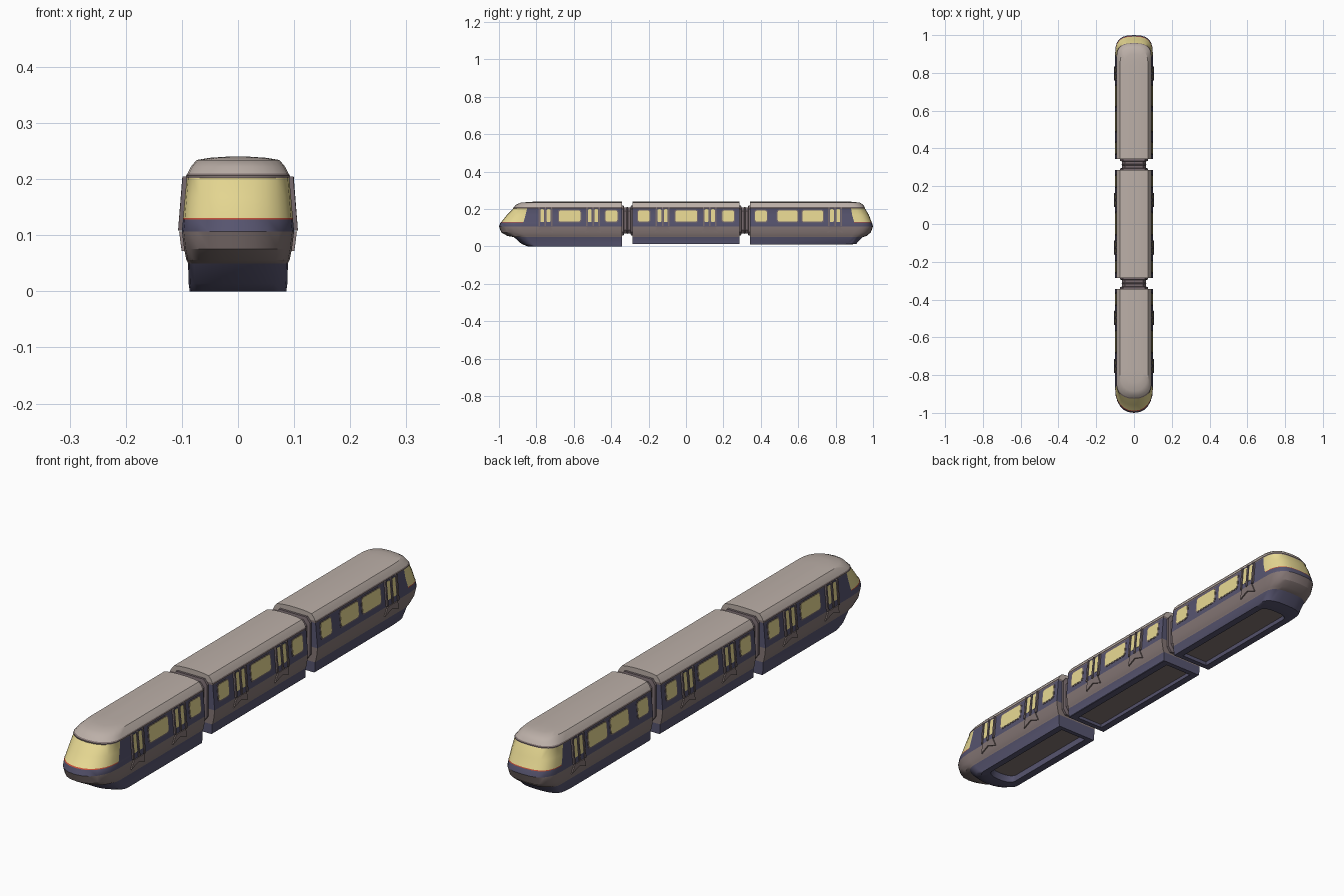
import bpy, bmesh, math

if "Cube" in bpy.data.objects:
    bpy.data.objects.remove(bpy.data.objects["Cube"])


def material(name, rgb):
    m = bpy.data.materials.new(name)
    m.diffuse_color = (*rgb, 1)
    m.use_nodes = True
    m.node_tree.nodes["Principled BSDF"].inputs["Base Color"].default_value = m.diffuse_color
    return m


ROOF, NAVY, TAUPE, GLASS, RED, DARK = range(6)
MATS = [material("roof_beige", (0.50, 0.43, 0.39)),
        material("navy_grey", (0.095, 0.09, 0.16)),
        material("taupe", (0.23, 0.18, 0.175)),
        material("yellow_glass", (0.80, 0.69, 0.29)),
        material("red_trim", (0.55, 0.08, 0.04)),
        material("bellows_taupe", (0.18, 0.14, 0.15))]

# Horizontal slices of a car, from the underside recess up to the roof:
# z, half width, front nose setback + length, rear nose setback + length,
# side colour of the band above, nose colour of the band above
SLICES = [
    (0.025, 0.056, 0.200, 0.03, 0.160, 0.03, NAVY, NAVY),
    (0.002, 0.058, 0.190, 0.03, 0.150, 0.03, NAVY, NAVY),
    (0.000, 0.086, 0.155, 0.05, 0.120, 0.05, NAVY, NAVY),
    (0.014, 0.088, 0.120, 0.06, 0.090, 0.05, NAVY, NAVY),
    (0.050, 0.089, 0.080, 0.07, 0.055, 0.06, TAUPE, TAUPE),
    (0.056, 0.092, 0.045, 0.10, 0.035, 0.08, TAUPE, TAUPE),
    (0.075, 0.096, 0.012, 0.12, 0.012, 0.09, TAUPE, TAUPE),
    (0.107, 0.100, 0.000, 0.13, 0.000, 0.10, NAVY, NAVY),
    (0.128, 0.098, 0.008, 0.12, 0.006, 0.095, NAVY, RED),
    (0.131, 0.0977, 0.012, 0.12, 0.008, 0.093, NAVY, GLASS),
    (0.168, 0.0945, 0.042, 0.10, 0.022, 0.09, NAVY, GLASS),
    (0.202, 0.0915, 0.075, 0.075, 0.042, 0.075, TAUPE, TAUPE),
    (0.206, 0.0925, 0.075, 0.075, 0.042, 0.075, TAUPE, TAUPE),
    (0.210, 0.0900, 0.080, 0.075, 0.045, 0.08, ROOF, ROOF),
    (0.222, 0.0840, 0.090, 0.08, 0.052, 0.09, ROOF, ROOF),
    (0.234, 0.0740, 0.115, 0.09, 0.070, 0.09, ROOF, ROOF),
    (0.238, 0.0500, 0.160, 0.07, 0.100, 0.08, ROOF, ROOF),
    (0.240, 0.0200, 0.200, 0.04, 0.130, 0.04, ROOF, ROOF)]
NOSE_STEPS = 12


def finish(name, bm):
    bmesh.ops.recalc_face_normals(bm, faces=bm.faces[:])
    me = bpy.data.meshes.new(name)
    bm.to_mesh(me)
    bm.free()
    for m in MATS:
        me.materials.append(m)
    ob = bpy.data.objects.new(name, me)
    bpy.context.collection.objects.link(ob)
    bpy.context.view_layer.objects.active = ob
    ob.select_set(True)
    bpy.ops.object.shade_smooth_by_angle(angle=math.radians(28))
    ob.select_set(False)
    return ob


def outline(w, back, tip, length, sgn, power):
    """Plan outline: flat back end, straight sides, rounded nose."""
    pts = [(w, back)]
    for i in range(NOSE_STEPS + 1):
        t = math.pi * i / NOSE_STEPS
        c, s = math.cos(t), max(0, math.sin(t))
        pts.append((w * math.copysign(abs(c) ** power, c),
                    sgn * (tip - length + length * s ** power)))
    return pts + [(-w, back)]


def car(name, back, sgn, floor):
    """Loft the slices; sgn -1 front nose, +1 rear nose, 0 middle car."""
    bm = bmesh.new()
    rings = []
    for k, (z, w, ft, fl, rt, rl, _, _) in enumerate(SLICES):
        inset = 0.02 if k < 2 else 0
        if sgn == 0:
            b = back - inset
            pts = [(w, -b), (w, b), (-w, b), (-w, -b)]
        else:
            t, l, p = (ft, fl, 0.9) if sgn < 0 else (rt, rl, 0.72)
            pts = outline(w, back + sgn * inset, 1 - t, l, sgn, p)
        z = max(z, floor)
        rings.append([bm.verts.new((x, y, z)) for x, y in pts])
    n = len(rings[0])
    for k in range(len(rings) - 1):
        a, b = rings[k], rings[k + 1]
        for i in range(n):
            j = (i + 1) % n
            f = bm.faces.new((a[i], a[j], b[j], b[i]))
            nose = sgn != 0 and 1 <= i <= NOSE_STEPS
            f.material_index = SLICES[k][7 if nose else 6]
    bm.faces.new(rings[0]).material_index = TAUPE
    bm.faces.new(rings[-1]).material_index = ROOF
    return finish(name, bm)


def side_x(z):
    """Half width of the car wall at height z."""
    for a, b in zip(SLICES[4:], SLICES[5:]):
        if a[0] <= z <= b[0]:
            return a[1] + (b[1] - a[1]) * (z - a[0]) / (b[0] - a[0])
    return 0.09


def rounded(y0, y1, z0, z1, r):
    pts = []
    for cy, cz, a0 in ((y1 - r, z1 - r, 0), (y0 + r, z1 - r, 90),
                       (y0 + r, z0 + r, 180), (y1 - r, z0 + r, 270)):
        for a in (0, 30, 60, 90):
            t = math.radians(a0 + a)
            pts.append((cy + r * math.cos(t), cz + r * math.sin(t)))
    return pts


def panel(bm, pts, off, mat):
    """Thin plate lying on both side walls."""
    for s in (1, -1):
        outer = [bm.verts.new((s * (side_x(z) + off), y, z)) for y, z in pts]
        inner = [bm.verts.new((s * (side_x(z) - 0.003), y, z)) for y, z in pts]
        faces = [bm.faces.new(outer)]
        for i in range(len(pts)):
            j = (i + 1) % len(pts)
            faces.append(bm.faces.new((outer[i], outer[j], inner[j], inner[i])))
        for f in faces:
            f.material_index = mat


def windows(name, spans):
    bm = bmesh.new()
    for y0, y1 in spans:
        panel(bm, rounded(y0 - 0.005, y1 + 0.005, 0.128, 0.197, 0.012), 0.001, DARK)
        panel(bm, rounded(y0, y1, 0.133, 0.192, 0.01), 0.002, GLASS)
    finish(name, bm)


def doors(name, centres):
    bm = bmesh.new()
    for c in centres:
        # door leaf, flared step at its foot
        panel(bm, [(c - 0.036, 0.108), (c + 0.036, 0.108),
                   (c + 0.036, 0.203), (c - 0.036, 0.203)], 0.003, NAVY)
        panel(bm, [(c - 0.042, 0.072), (c, 0.088), (c + 0.042, 0.072),
                   (c + 0.03, 0.107), (c - 0.03, 0.107)], 0.005, TAUPE)
        # twin tall panes and upright rails
        for s in (-1, 1):
            m = c + s * 0.017
            panel(bm, rounded(m - 0.010, m + 0.010, 0.13, 0.199, 0.005), 0.004, GLASS)
        for d in (-0.033, 0, 0.033):
            panel(bm, rounded(c + d - 0.004, c + d + 0.004, 0.108, 0.205, 0.003),
                  0.007, DARK)
    finish(name, bm)


def gangway(name, y):
    """Bellows: a sleeve with raised collars."""
    bm = bmesh.new()
    profile = [(-0.036, 0.074), (-0.020, 0.074), (-0.017, 0.063), (-0.004, 0.063),
               (0, 0.066), (0.004, 0.063), (0.017, 0.063), (0.020, 0.074), (0.036, 0.074)]
    rings = []
    for dy, w in profile:
        h = w + 0.007
        shape = [(w, -h + 0.02), (w, h - 0.02), (w - 0.015, h), (-w + 0.015, h),
                 (-w, h - 0.02), (-w, -h + 0.02), (-w + 0.015, -h), (w - 0.015, -h)]
        rings.append([bm.verts.new((x, y + dy, 0.139 + z)) for x, z in shape])
    for a, b in zip(rings, rings[1:]):
        for i in range(8):
            j = (i + 1) % 8
            bm.faces.new((a[i], a[j], b[j], b[i]))
    bm.faces.new(rings[0])
    bm.faces.new(rings[-1])
    for f in bm.faces:
        f.material_index = DARK
    finish(name, bm)


# Car bodies
car("front_car", -0.343, -1, 0.0)
car("middle_car", 0.285, 0, 0.012)
car("rear_car", 0.343, 1, 0.010)

# Couplings between cars
gangway("front_gangway", -0.314)
gangway("rear_gangway", 0.314)

# Side windows and doors
windows("front_car_windows", [(-0.68, -0.565), (-0.43, -0.367)])
windows("middle_car_windows", [(-0.257, -0.195), (-0.057, 0.06), (0.195, 0.257)])
windows("rear_car_windows", [(0.37, 0.432), (0.49, 0.597), (0.622, 0.733)])
doors("front_car_doors", [-0.752, -0.497])
doors("middle_car_doors", [-0.125, 0.127])
doors("rear_car_doors", [0.797])
